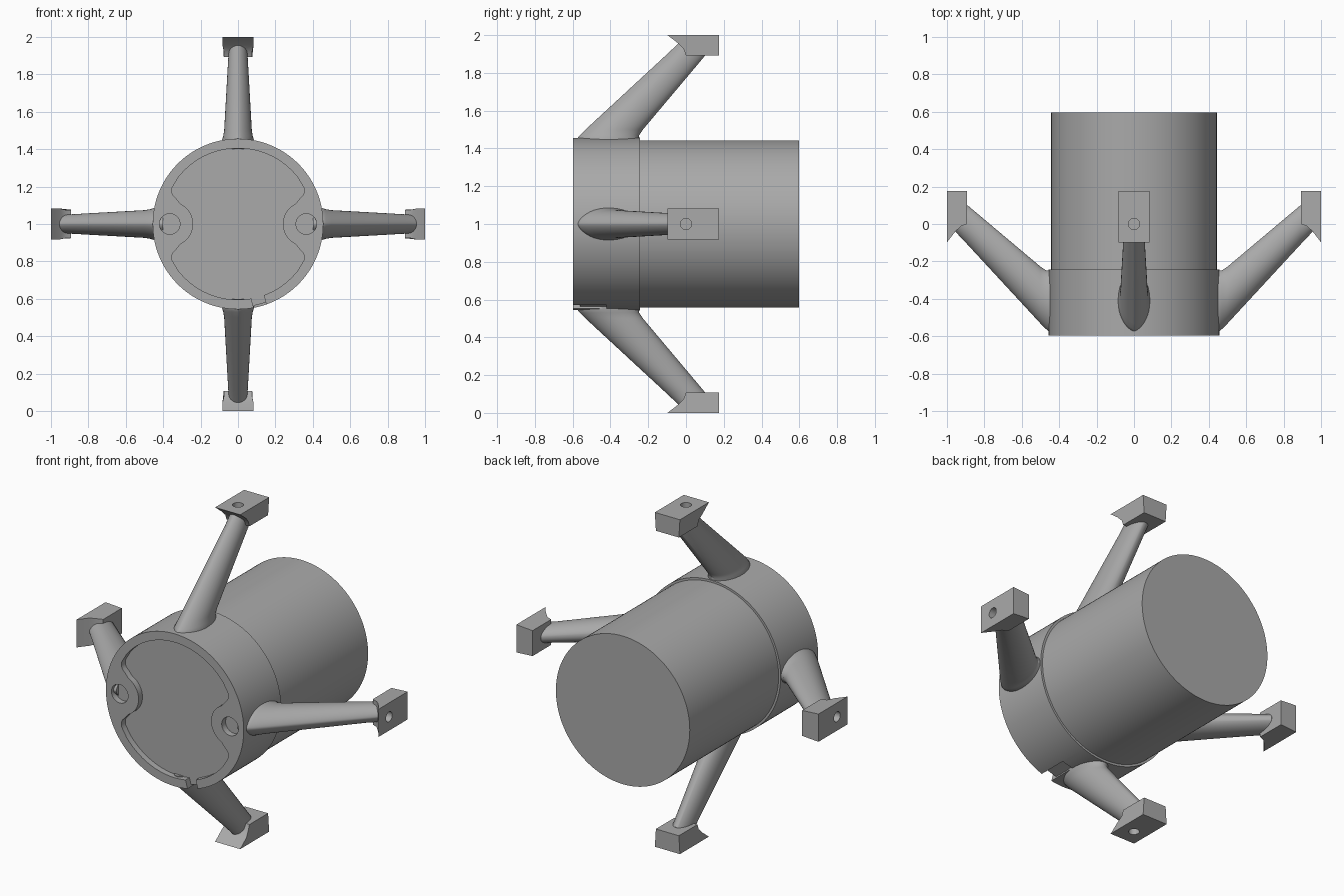
import bpy, bmesh, math
from mathutils import Matrix, Vector

if "Cube" in bpy.data.objects:
    bpy.data.objects.remove(bpy.data.objects["Cube"])

grey = bpy.data.materials.new("plain grey")
grey.use_nodes = True
colour = (0.4, 0.4, 0.4, 1)
grey.diffuse_color = colour
grey.node_tree.nodes["Principled BSDF"].inputs["Base Color"].default_value = colour

CENTRE = Vector((0, 0, 1))


def loft(name, rings):
    """Skin a list of equal-length closed rings and cap both ends."""
    bm = bmesh.new()
    loops = [[bm.verts.new(p) for p in ring] for ring in rings]
    n = len(loops[0])
    for a, b in zip(loops, loops[1:]):
        for i in range(n):
            j = (i + 1) % n
            bm.faces.new((a[i], a[j], b[j], b[i]))
    bm.faces.new(loops[0])
    bm.faces.new(loops[-1])
    bmesh.ops.recalc_face_normals(bm, faces=bm.faces)
    mesh = bpy.data.meshes.new(name)
    bm.to_mesh(mesh)
    bm.free()
    mesh.materials.append(grey)
    obj = bpy.data.objects.new(name, mesh)
    bpy.context.collection.objects.link(obj)
    return obj


def prism(name, outline, y0, y1):
    """Extrude an x-z outline, given about the body axis, along y."""
    return loft(name, [[CENTRE + Vector((x, y, z)) for x, z in outline] for y in (y0, y1)])


def circle(radius, n, x=0):
    return [(x + radius * math.cos(math.tau * i / n), radius * math.sin(math.tau * i / n))
            for i in range(n)]


def cut(obj, cutter):
    mod = obj.modifiers.new("cut", "BOOLEAN")
    mod.operation = "DIFFERENCE"
    mod.solver = "EXACT"
    mod.object = cutter
    select(obj)
    bpy.ops.object.modifier_apply(modifier=mod.name)
    bpy.data.objects.remove(cutter)


def select(obj):
    bpy.ops.object.select_all(action="DESELECT")
    obj.select_set(True)
    bpy.context.view_layer.objects.active = obj


def smooth(obj):
    select(obj)
    bpy.ops.object.shade_smooth_by_angle(angle=math.radians(35))


# Main can and the collar round its front end
smooth(prism("motor_can", circle(0.443, 128), -0.3, 0.597))
collar = prism("collar", circle(0.456, 128), -0.597, -0.243)

# Shallow front pocket: one quadrant of its outline, mirrored twice
quarter = [(0.405 * math.sin(math.radians(a)), 0.405 * math.cos(math.radians(a)))
           for a in range(0, 53, 4)]
quarter += [(0.343, 0.21), (0.354, 0.19), (0.354, 0.168), (0.345, 0.15), (0.33, 0.135)]
quarter += [(0.36 + 0.12 * math.cos(math.radians(a)), 0.12 * math.sin(math.radians(a)))
            for a in range(116, 181, 8)]
half = quarter + [(x, -z) for x, z in reversed(quarter[:-1])]
pocket = half + [(-x, z) for x, z in reversed(half[1:-1])]
cut(collar, prism("pocket_cutter", pocket, -0.7, -0.56))
for side in (-1, 1):
    cut(collar, prism("screw_hole_cutter", circle(0.055, 32, side * 0.365), -0.7, -0.56))

# Wire notch through the collar rim, running back along its outside
turn = Matrix.Rotation(math.radians(15), 2)
for name, near, far, back in (("rim_notch_cutter", 0.38, 0.5, -0.56),
                              ("wire_slot_cutter", 0.444, 0.5, -0.42)):
    box = [(-0.035, -near), (0.035, -near), (0.035, -far), (-0.035, -far)]
    cut(collar, prism(name, [turn @ Vector(p) for p in box], -0.7, back))
smooth(collar)

# Arm slices: distance from axis, front y, back y, half width
SLICES = [(0.40, -0.58, -0.26, 0.085), (0.45, -0.578, -0.247, 0.085),
          (0.47, -0.562, -0.248, 0.079), (0.50, -0.532, -0.228, 0.074),
          (0.89, -0.11, 0.10, 0.052), (0.975, -0.02, 0.10, 0.047)]


def arm_ring(r, front, back, width, n=40):
    ring = []
    for i in range(n):
        c, s = math.cos(math.tau * i / n), math.sin(math.tau * i / n)
        power = 1.3 if c < 0 else 1
        ring.append(Vector((math.copysign(width * abs(s) ** power, s),
                            (front + back) / 2 + c * (back - front) / 2, r)))
    return ring


# Foot side profile: y and distance from axis
FOOT = [(-0.098, 1.0), (0.176, 1.0), (0.176, 0.892), (0.0, 0.892),
        (-0.012, 0.925), (-0.04, 0.955)]


def foot_side(sign):
    return [Vector((sign * (0.083 if r > 0.94 else 0.076), y, r)) for y, r in FOOT]


# Four arms, each with a drilled foot
for k, place in enumerate(("top", "left", "bottom", "right")):
    spin = Matrix.Translation(CENTRE) @ Matrix.Rotation(k * math.pi / 2, 4, "Y")
    arm = loft(place + "_arm", [[spin @ p for p in arm_ring(*s)] for s in SLICES])
    foot = loft(place + "_foot", [[spin @ p for p in foot_side(s)] for s in (-1, 1)])
    for part in (foot, arm):
        drill = loft("drill", [[spin @ Vector((x, y, r)) for x, y in circle(0.03, 24)]
                               for r in (0.93, 1.1)])
        cut(part, drill)
        smooth(part)
